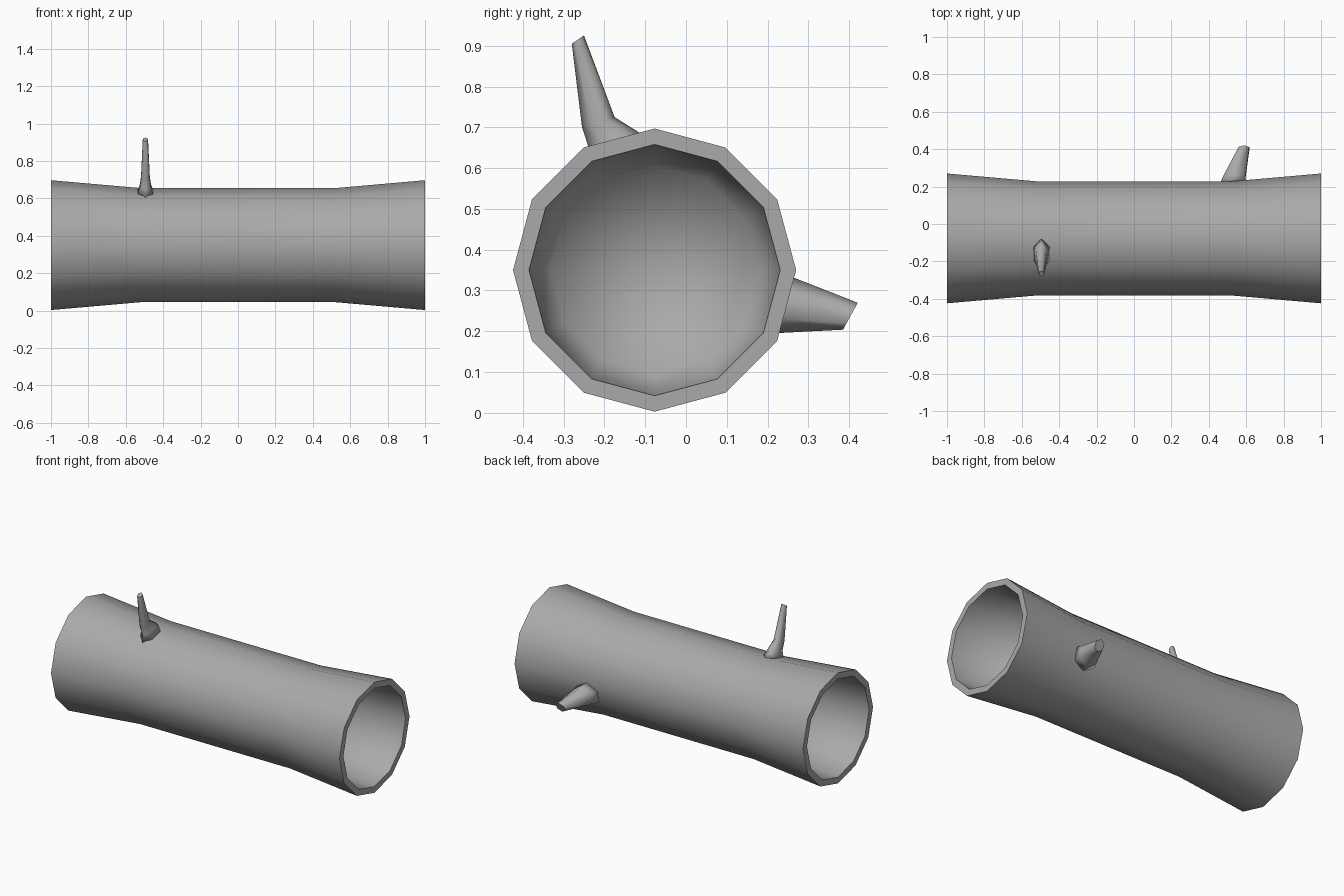
import bpy, bmesh, math
from mathutils import Vector

if "Cube" in bpy.data.objects:
    bpy.data.objects.remove(bpy.data.objects["Cube"])

bark = bpy.data.materials.new("bark grey")
bark.use_nodes = True
GREY = (0.4, 0.4, 0.4, 1)
bark.diffuse_color = GREY
bark.node_tree.nodes["Principled BSDF"].inputs["Base Color"].default_value = GREY


def loft(name, rings, sides, sharp_rings):
    """Skin rings given as (centre, half axis u, half axis v); cap both ends."""
    bm = bmesh.new()
    loops = []
    for centre, u, v in rings:
        c, u, v = Vector(centre), Vector(u), Vector(v)
        angles = [2 * math.pi * i / sides for i in range(sides)]
        loops.append([bm.verts.new(c + u * math.cos(a) + v * math.sin(a)) for a in angles])
    for a, b in zip(loops, loops[1:]):
        for i in range(sides):
            j = (i + 1) % sides
            bm.faces.new((a[i], a[j], b[j], b[i]))
    # End caps
    for end in (loops[0], loops[-1]):
        bmesh.ops.poke(bm, faces=[bm.faces.new(end)])
    bmesh.ops.recalc_face_normals(bm, faces=bm.faces)
    for f in bm.faces:
        f.smooth = True
    for k in sharp_rings:
        for i in range(sides):
            bm.edges.get((loops[k][i], loops[k][(i + 1) % sides])).smooth = False
    mesh = bpy.data.meshes.new(name)
    bm.to_mesh(mesh)
    bm.free()
    mesh.materials.append(bark)
    obj = bpy.data.objects.new(name, mesh)
    bpy.context.collection.objects.link(obj)
    return obj


# Hollow trunk: blind cavity, flared end, narrow waist, mirrored to the other end
half = [(0.5, 0.255), (1.0, 0.308), (1.0, 0.347), (0.52, 0.305)]
profile = half + [(-x, r) for x, r in reversed(half)]
loft("hollow_trunk",
     [((x, -0.077, 0.35), (0, 0, r), (0, r, 0)) for x, r in profile],
     12, (1, 2, 5, 6))

# Upright twig with a flared foot
loft("upper_branch", [
    ((-0.495, -0.16, 0.625), (0, 0.08, 0.03), (0.05, 0, 0)),
    ((-0.495, -0.175, 0.668), (0, 0.064, 0.017), (0.034, 0, 0)),
    ((-0.495, -0.215, 0.713), (0, 0.04, 0.012), (0.027, 0, 0)),
    ((-0.495, -0.265, 0.915), (0, 0.015, 0.010), (0.016, 0, 0)),
], 6, (3,))

# Short stub on the back
loft("back_branch", [
    ((0.53, 0.21, 0.265), (0, 0.02, 0.075), (0.08, 0, 0)),
    ((0.537, 0.25, 0.263), (0, 0.018, 0.067), (0.068, 0, 0)),
    ((0.588, 0.403, 0.237), (0, 0.018, 0.033), (0.033, 0, 0)),
], 6, (2,))
